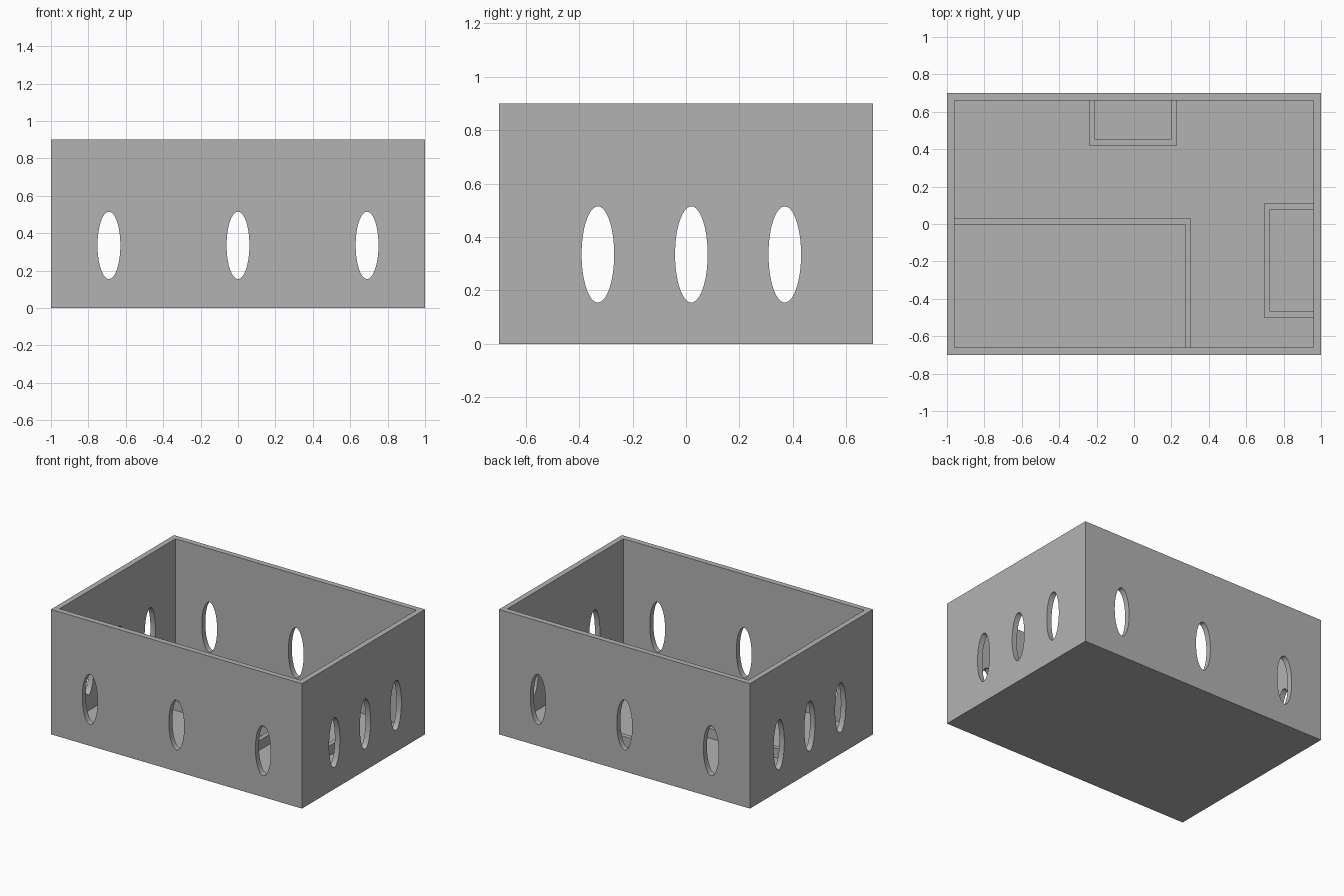
import bpy
import math

if "Cube" in bpy.data.objects:
    bpy.data.objects.remove(bpy.data.objects["Cube"], do_unlink=True)

L, W, H = 1.0, 0.7, 0.9        # half length, half width, height
WALL, RIB = 0.04, 0.032        # thicknesses
FLOOR, RIB_TOP = 0.04, 0.11

grey = bpy.data.materials.new("plain grey")
grey.use_nodes = True
tone = (0.45, 0.45, 0.45, 1)
grey.diffuse_color = tone
grey.node_tree.nodes["Principled BSDF"].inputs["Base Color"].default_value = tone


def block(name, x0, x1, y0, y1, z0, z1):
    """Axis-aligned box given by its limits."""
    bpy.ops.mesh.primitive_cube_add(size=1, location=((x0 + x1) / 2, (y0 + y1) / 2, (z0 + z1) / 2))
    ob = bpy.context.object
    ob.name = name
    ob.scale = (x1 - x0, y1 - y0, z1 - z0)
    bpy.ops.object.transform_apply(location=False, rotation=False, scale=True)
    ob.data.materials.append(grey)
    return ob


def window_cutter(name, x, y, axis):
    """Upright elliptical cylinder reaching through both opposite walls."""
    turn = (math.pi / 2, 0, 0) if axis == "y" else (math.pi / 2, 0, math.pi / 2)
    bpy.ops.mesh.primitive_cylinder_add(vertices=64, radius=1, depth=3, location=(x, y, 0.335), rotation=turn)
    ob = bpy.context.object
    ob.name = name
    ob.scale = (0.061, 0.18, 1)
    ob.data.materials.append(grey)
    return ob


def cut(target, cutter):
    mod = target.modifiers.new("cut", "BOOLEAN")
    mod.operation = "DIFFERENCE"
    mod.solver = "EXACT"
    mod.object = cutter
    bpy.context.view_layer.objects.active = target
    bpy.ops.object.modifier_apply(modifier=mod.name)
    bpy.data.objects.remove(cutter, do_unlink=True)


# Open-topped outer shell with floor
shell = block("outer_shell", -L, L, -W, W, 0, H)
cut(shell, block("cavity", -L + WALL, L - WALL, -W + WALL, W - WALL, FLOOR, H + 1))

# Oval windows through the long and short walls
for x in (-0.69, 0, 0.69):
    cut(shell, window_cutter("long_wall_window", x, 0, "y"))
for y in (-0.33, 0.02, 0.37):
    cut(shell, window_cutter("short_wall_window", 0, y, "x"))

bpy.ops.object.select_all(action="DESELECT")
shell.select_set(True)
bpy.context.view_layer.objects.active = shell
bpy.ops.object.shade_smooth_by_angle(angle=math.radians(30))


def rib(name, x0, x1, y0, y1):
    block(name, x0, x1, y0, y1, FLOOR, RIB_TOP)


# Low dividers on the floor
IX, IY = L - WALL, W - WALL
rib("corner_divider_long", -IX, 0.305, -0.002, 0.03)
rib("corner_divider_short", 0.305 - RIB, 0.305, -IY, -0.002)
rib("back_bay_front", -0.24, 0.23, 0.42, 0.42 + RIB)
rib("back_bay_right", -0.24, -0.24 + RIB, 0.42 + RIB, IY)
rib("back_bay_left", 0.23 - RIB, 0.23, 0.42 + RIB, IY)
rib("side_bay_inner", 0.695, 0.695 + RIB, -0.5, 0.11)
rib("side_bay_front", 0.695 + RIB, IX, -0.5, -0.5 + RIB)
rib("side_bay_back", 0.695 + RIB, IX, 0.11 - RIB, 0.11)
